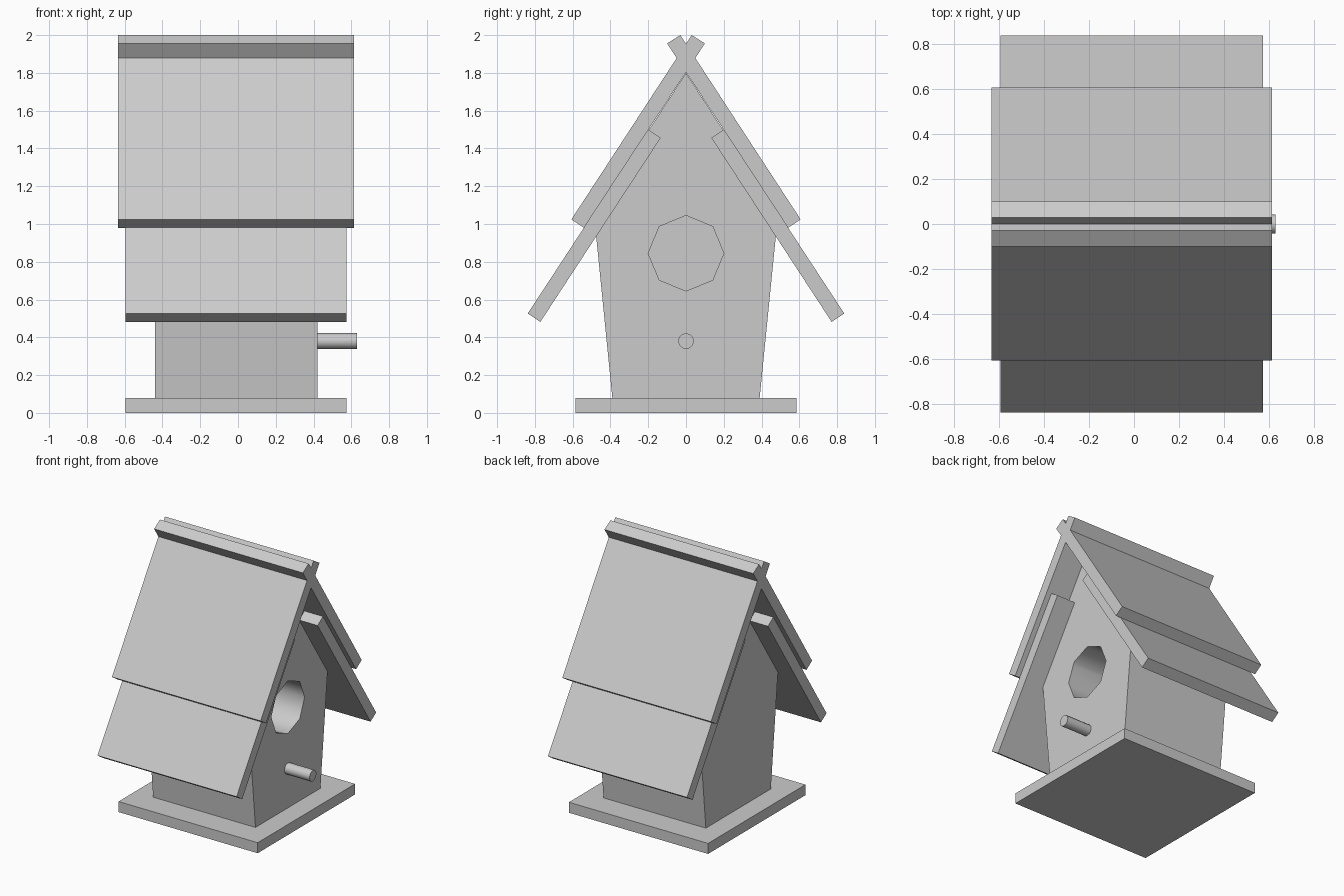
import bpy
import bmesh
import math
from mathutils import Matrix

cube = bpy.data.objects.get("Cube")
if cube:
    bpy.data.objects.remove(cube, do_unlink=True)

# Single plain grey for every part
GREY = (0.6, 0.6, 0.6, 1.0)
grey = bpy.data.materials.new("plain_grey")
grey.use_nodes = True
grey.diffuse_color = GREY
grey.node_tree.nodes["Principled BSDF"].inputs["Base Color"].default_value = GREY


def add_object(name, bm):
    bmesh.ops.recalc_face_normals(bm, faces=bm.faces)
    mesh = bpy.data.meshes.new(name)
    bm.to_mesh(mesh)
    bm.free()
    mesh.materials.append(grey)
    obj = bpy.data.objects.new(name, mesh)
    bpy.context.collection.objects.link(obj)
    return obj


def extrude_profile(name, points, x0, x1):
    """Extrude a (y, z) outline along x."""
    bm = bmesh.new()
    face = bm.faces.new([bm.verts.new((x0, y, z)) for y, z in points])
    result = bmesh.ops.extrude_face_region(bm, geom=[face])
    verts = [v for v in result["geom"] if isinstance(v, bmesh.types.BMVert)]
    bmesh.ops.translate(bm, verts=verts, vec=(x1 - x0, 0, 0))
    return add_object(name, bm)


def rod(name, x0, x1, z, radius, sides):
    """Cylinder lying along x, with smooth sides and flat ends."""
    bm = bmesh.new()
    place = Matrix.Translation(((x0 + x1) / 2, 0, z)) @ Matrix.Rotation(math.pi / 2, 4, "Y")
    bmesh.ops.create_cone(bm, cap_ends=True, segments=sides, radius1=radius,
                          radius2=radius, depth=x1 - x0, matrix=place)
    for f in bm.faces:
        f.smooth = len(f.verts) == 4
    return add_object(name, bm)


# Base board
extrude_profile("base_board", [(-0.585, 0), (0.585, 0), (0.585, 0.08), (-0.585, 0.08)],
                -0.595, 0.575)

# House body: walls flaring upward to a steep gable
body = extrude_profile("house_body",
                       [(-0.39, 0.08), (0.39, 0.08), (0.487, 1.05), (0, 1.8), (-0.487, 1.05)],
                       -0.44, 0.42)

# Entrance hole sunk into the gable wall
HOLE_Z, HOLE_R = 0.845, 0.2
cutter = rod("hole_cutter", -0.3, 0.6, HOLE_Z, HOLE_R, 8)
cutter.hide_render = True
cut = body.modifiers.new("entrance_hole", "BOOLEAN")
cut.operation = "DIFFERENCE"
cut.solver = "EXACT"
cut.object = cutter
bpy.context.view_layer.objects.active = body
bpy.ops.object.modifier_apply(modifier=cut.name)
bpy.data.objects.remove(cutter, do_unlink=True)
for p in body.data.polygons:
    inside = math.hypot(p.center.y, p.center.z - HOLE_Z) < HOLE_R
    p.use_smooth = inside and abs(p.normal.x) < 0.5

# Perch
rod("perch", 0.38, 0.63, 0.38, 0.042, 12)

# Roof boards: the upper pair crosses at the ridge, the lower pair tucks beneath
UPPER = [(-0.03, 2.0), (-0.1, 1.956), (0.54, 0.98), (0.607, 1.024)]
LOWER = [(0.2, 1.5), (0.134, 1.456), (0.771, 0.482), (0.838, 0.526)]
for side, sign in (("front", -1), ("back", 1)):
    for level, outline, x0, x1 in (("upper", UPPER, -0.635, 0.615),
                                   ("lower", LOWER, -0.595, 0.575)):
        extrude_profile(f"{side}_{level}_roof_board",
                        [(sign * y, z) for y, z in outline], x0, x1)
